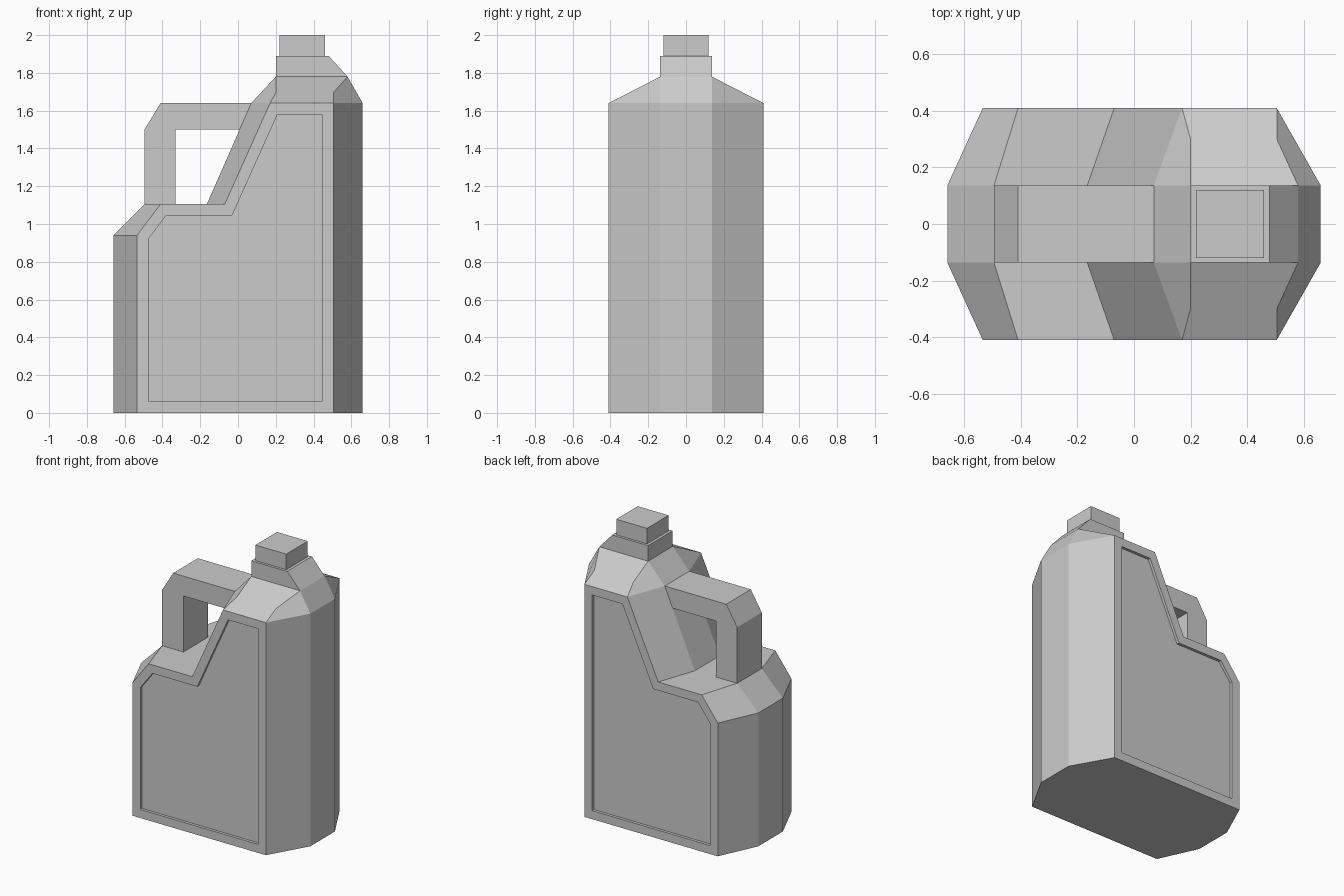
import bpy, bmesh
from mathutils import Vector

if "Cube" in bpy.data.objects:
    bpy.data.objects.remove(bpy.data.objects["Cube"])

YI, YO = 0.137, 0.41      # half width of the middle strip, half depth of the jug


def finish(name, bm):
    bmesh.ops.recalc_face_normals(bm, faces=bm.faces[:])
    mesh = bpy.data.meshes.new(name)
    bm.to_mesh(mesh)
    bm.free()
    obj = bpy.data.objects.new(name, mesh)
    bpy.context.collection.objects.link(obj)
    return obj


# Middle outline (x, z) at y = +-YI, with the handle joints H0..H3 on it
inner = {
    "base_l": (-0.66, 0), "wall_l": (-0.66, 0.94), "H0": (-0.495, 1.105),
    "H1": (-0.33, 1.105), "ledge": (-0.165, 1.105), "H2": (0.0085, 1.5),
    "H3": (0.07, 1.64), "neck_l": (0.2, 1.78), "neck_tl": (0.2, 1.89),
    "neck_tr": (0.48, 1.89), "neck_r": (0.58, 1.78), "wall_r": (0.66, 1.64),
    "base_r": (0.66, 0),
    # handle bends
    "ho_a": (-0.495, 1.5), "ho_b": (-0.41, 1.64), "hi": (-0.33, 1.5),
}
# Side panel outline at y = +-YO
outer = {
    "o_base_l": (-0.535, 0), "o_wall_l": (-0.535, 0.94), "o_step": (-0.41, 1.105),
    "o_ledge": (-0.07, 1.105), "o_top_l": (0.17, 1.64), "o_top_r": (0.505, 1.64),
    "o_base_r": (0.505, 0),
}
# Shoulder points between the two outlines
mid = {"m_l": (0.2, 1.696), "m_r": (0.505, 1.696)}

# Faces on one side, mirrored to the other
side_faces = [
    "base_l wall_l o_wall_l o_base_l",
    "wall_l H0 o_step o_wall_l",
    "H0 H1 ledge o_ledge o_step",
    "ledge H2 H3 o_top_l o_ledge",
    "H3 neck_l m_l o_top_l",
    "neck_l neck_r m_r o_top_r o_top_l m_l",
    "neck_r wall_r o_top_r m_r",
    "wall_r base_r o_base_r o_top_r",
    "neck_l neck_tl neck_tr neck_r",
    "H0 ho_a ho_b H3 H2 hi H1",
]
# Chains of quads that run across the middle strip
strips = [
    "base_l wall_l H0 ho_a ho_b H3 neck_l neck_tl neck_tr neck_r wall_r base_r",
    "H1 ledge H2 hi H1",
]

# Body with neck and handle
bm = bmesh.new()
V = {}
for pts, y in ((inner, YI), (outer, YO), (mid, 0.30)):
    for key, (x, z) in pts.items():
        for s in (-1, 1):
            V[key, s] = bm.verts.new((x, s * y, z))
panels = []
for s in (-1, 1):
    for names in side_faces:
        bm.faces.new([V[k, s] for k in names.split()])
    panels.append(bm.faces.new([V[k, s] for k in outer]))
for chain in strips:
    keys = chain.split()
    for a, b in zip(keys, keys[1:]):
        bm.faces.new((V[a, -1], V[b, -1], V[b, 1], V[a, 1]))
ring = ["base_l", "o_base_l", "o_base_r", "base_r"]
bm.faces.new([V[k, -1] for k in ring] + [V[k, 1] for k in reversed(ring)])
bmesh.ops.recalc_face_normals(bm, faces=bm.faces[:])

# Recessed label panels on both sides
bmesh.ops.inset_individual(bm, faces=panels, thickness=0.06, use_even_offset=True)
for f in panels:
    sign = 1 if f.calc_center_median().y > 0 else -1
    new = bmesh.ops.extrude_discrete_faces(bm, faces=[f])["faces"][0]
    bmesh.ops.translate(bm, verts=new.verts[:], vec=Vector((0, -0.02 * sign, 0)))
finish("jug_body_with_handle", bm)

# Cap
bm = bmesh.new()
bmesh.ops.create_cube(bm, size=1)
bmesh.ops.scale(bm, verts=bm.verts[:], vec=(0.24, 0.24, 0.11))
bmesh.ops.translate(bm, verts=bm.verts[:], vec=(0.34, 0, 1.945))
finish("cap", bm)
